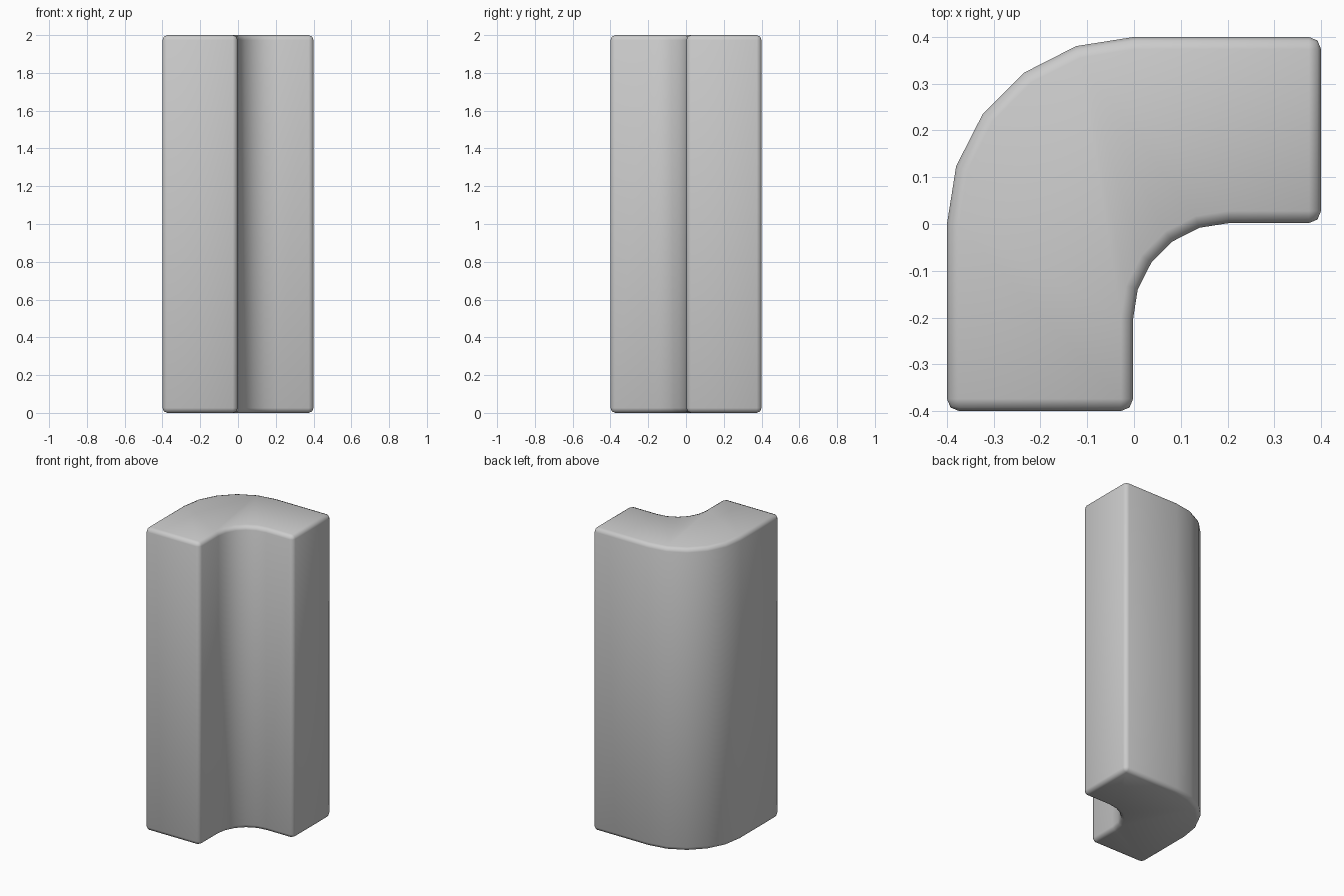
import bpy, bmesh
from math import sin, cos, radians
from mathutils import Vector

cube = bpy.data.objects.get("Cube")
if cube:
    bpy.data.objects.remove(cube, do_unlink=True)

HALF, HEIGHT, STEPS = 0.4, 2.0, 5
GAP = 0.002          # offset of the inner walls from the centre lines
INNER = 0.205        # radius of the inner curve


def arc(cx, cy, radius):
    """Quarter arc from straight back (+y) round to the right (-x)."""
    angles = [radians(90 * i / STEPS) for i in range(STEPS + 1)]
    return [(cx - radius * sin(a), cy + radius * cos(a)) for a in angles]


# Plan outline: outer curve, front end, inner curve, side end
outline = arc(0, 0, HALF)
outline += [(-HALF, -HALF), (-GAP, -HALF)]
outline += reversed(arc(INNER - GAP, GAP - INNER, INNER))
outline += [(HALF, GAP), (HALF, HALF)]

# Extrude the outline upwards
bm = bmesh.new()
base = bm.faces.new([bm.verts.new((x, y, 0)) for x, y in outline])
top = bmesh.ops.extrude_face_region(bm, geom=[base])
bmesh.ops.translate(bm, vec=Vector((0, 0, HEIGHT)),
                    verts=[v for v in top["geom"] if isinstance(v, bmesh.types.BMVert)])
bmesh.ops.recalc_face_normals(bm, faces=bm.faces)

# Round the sharp edges, leaving the facets of the curves alone
sharp = [e for e in bm.edges if e.calc_face_angle() > radians(30)]
bmesh.ops.bevel(bm, geom=sharp, offset=0.026, offset_type='OFFSET',
                segments=2, profile=0.5, affect='EDGES', clamp_overlap=True)
for face in bm.faces:
    face.smooth = True

mesh = bpy.data.meshes.new("curved_corner_wall")
bm.to_mesh(mesh)
bm.free()
wall = bpy.data.objects.new("curved_corner_wall", mesh)
bpy.context.collection.objects.link(wall)

# Plain grey surface
grey = bpy.data.materials.new("light_grey")
grey.use_nodes = True
colour = (0.6, 0.6, 0.6, 1)
grey.diffuse_color = colour
grey.node_tree.nodes["Principled BSDF"].inputs["Base Color"].default_value = colour
mesh.materials.append(grey)
